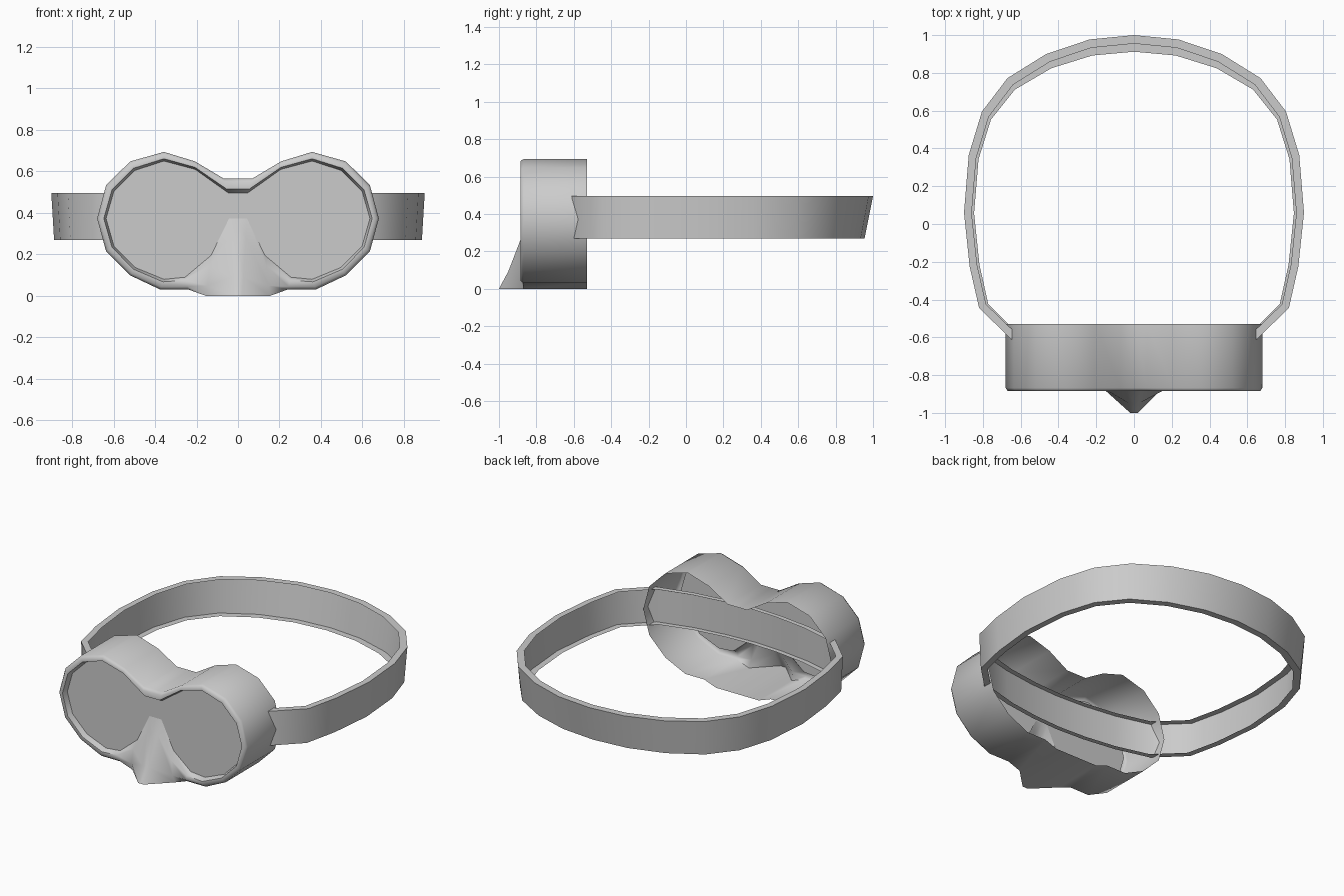
import bpy, bmesh, math

if "Cube" in bpy.data.objects:
    bpy.data.objects.remove(bpy.data.objects["Cube"])

def mirror_loop(half):
    """Close a half outline (first and last point on x = 0) by mirroring it."""
    return half + [(-p[0],) + tuple(p[1:]) for p in half[-2:0:-1]]

def make_object(name, loops, angle=45):
    """Skin equal-length loops of 3D points with quads."""
    bm = bmesh.new()
    rows = [[bm.verts.new(p) for p in loop] for loop in loops]
    n = len(rows[0])
    for a, b in zip(rows, rows[1:]):
        for i in range(n):
            j = (i + 1) % n
            bm.faces.new((a[i], a[j], b[j], b[i]))
    bmesh.ops.recalc_face_normals(bm, faces=bm.faces)
    mesh = bpy.data.meshes.new(name)
    bm.to_mesh(mesh)
    bm.free()
    obj = bpy.data.objects.new(name, mesh)
    bpy.context.collection.objects.link(obj)
    bpy.ops.object.select_all(action='DESELECT')
    obj.select_set(True)
    bpy.context.view_layer.objects.active = obj
    bpy.ops.object.shade_smooth_by_angle(angle=math.radians(angle))
    return obj

# Half outlines (x, z): frame outside and lens opening, top centre to nose
outer = [(0, .566), (.07, .566), (.207, .648), (.357, .694), (.52, .648), (.636, .533),
         (.679, .373), (.636, .215), (.52, .099), (.376, .031), (.24, .031), (.154, 0),
         (.02, 0), (0, 0)]
inner = [(0, .497), (.048, .497), (.207, .61), (.357, .65), (.496, .605), (.598, .504),
         (.636, .373), (.598, .24), (.496, .137), (.357, .08), (.255, .09), (.13, .195),
         (.043, .373), (0, .373)]
NOSE = 12   # the last points of the outlines form the nose ridge

def frame_loop(t, y, nose_y):
    half = []
    for i, (o, n) in enumerate(zip(outer, inner)):
        half.append((o[0] + (n[0] - o[0]) * t, nose_y if i >= NOSE else y,
                     o[1] + (n[1] - o[1]) * t))
    return mirror_loop(half)

# Goggle frame: open-backed shell, rolled rim and protruding nose
LENS_Y = -.85
make_object("goggle_frame", [
    frame_loop(0, -.53, -.53),
    frame_loop(0, -.868, -1),
    frame_loop(.25, -.885, -.95),
    frame_loop(.75, -.885, -.878),
    frame_loop(1, LENS_Y, LENS_Y)], angle=60)

# Lens: flat one-piece window
lens = bpy.data.meshes.new("lens")
pts = frame_loop(1, LENS_Y, LENS_Y)
lens.from_pydata(pts, [], [list(range(len(pts)))])
bpy.context.collection.objects.link(bpy.data.objects.new("lens", lens))

# Head strap: tapered band with lips folded inward, running through the frame
path = [(0, 1), (.235, .977), (.465, .9), (.67, .772), (.805, .595), (.875, .365),
        (.9, .06), (.87, -.225), (.82, -.445), (.65, -.61), (.42, -.67), (.2, -.7), (0, -.71)]

def strap_loop(scale, top):
    half = []
    for x, y in path:
        if not top:
            x, y = x * .985, y - .045 * max(0, y) ** 2
        half.append((x * scale, y * scale, .497 if top else .27))
    return mirror_loop(half)

make_object("head_strap", [strap_loop(.955, True), strap_loop(1, True),
                           strap_loop(1, False), strap_loop(.955, False)])
